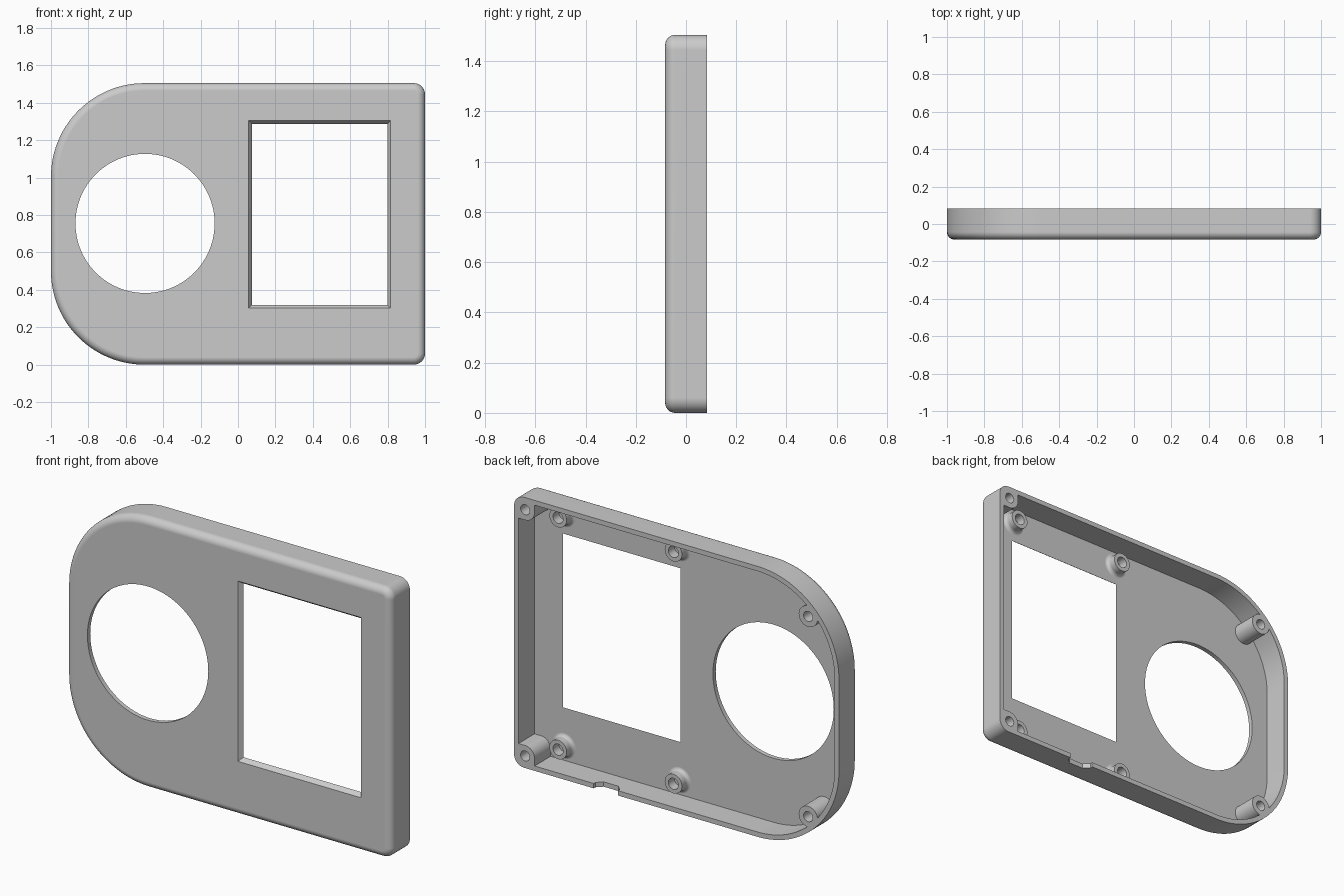
import bpy, bmesh, math
from mathutils import Matrix, Vector

if "Cube" in bpy.data.objects:
    bpy.data.objects.remove(bpy.data.objects["Cube"])

H, Y = 1.505, 0.083           # height, half depth
WALL, FILLET = 0.027, 0.04
YP = -Y + 0.025               # inner face of the front plate
MID = H / 2

grey = bpy.data.materials.new("plain grey")
grey.diffuse_color = (0.6, 0.6, 0.6, 1)
grey.use_nodes = True
grey.node_tree.nodes["Principled BSDF"].inputs["Base Color"].default_value = grey.diffuse_color


def finish(bm, name):
    bmesh.ops.recalc_face_normals(bm, faces=bm.faces)
    me = bpy.data.meshes.new(name)
    bm.to_mesh(me)
    bm.free()
    me.materials.append(grey)
    ob = bpy.data.objects.new(name, me)
    bpy.context.collection.objects.link(ob)
    return ob


def loft(name, loops):
    """Skin a list of equal-length loops and cap both ends."""
    bm = bmesh.new()
    rings = [[bm.verts.new(p) for p in loop] for loop in loops]
    for a, b in zip(rings, rings[1:]):
        for i in range(len(a)):
            j = (i + 1) % len(a)
            bm.faces.new((a[i], a[j], b[j], b[i]))
    bm.faces.new(rings[0])
    bm.faces.new(rings[-1])
    return finish(bm, name)


def outline(inset, y):
    """Case outline: large round corners left, small ones right."""
    pts = []
    for cx, cz, r, start, n in ((0.94, H - 0.06, 0.06, 0, 10), (-0.5, H - 0.5, 0.5, 90, 28),
                                (-0.5, 0.5, 0.5, 180, 28), (0.94, 0.06, 0.06, 270, 10)):
        for i in range(n + 1):
            a = math.radians(start + 90 * i / n)
            pts.append((cx + (r - inset) * math.cos(a), y, cz + (r - inset) * math.sin(a)))
    return pts


def circle(x, z, r, y, n=40):
    return [(x + r * math.cos(math.tau * i / n), y, z + r * math.sin(math.tau * i / n)) for i in range(n)]


def lathe(name, x, z, profile, n=40):
    return loft(name, [circle(x, z, r, y, n) for r, y in profile])


def rect(x0, x1, z0, z1, y, grow=0):
    return [(x0 - grow, y, z0 - grow), (x1 + grow, y, z0 - grow),
            (x1 + grow, y, z1 + grow), (x0 - grow, y, z1 + grow)]


def combine(target, tool, op):
    mod = target.modifiers.new(op, 'BOOLEAN')
    mod.operation, mod.solver, mod.object = op, 'EXACT', tool
    bpy.context.view_layer.objects.active = target
    bpy.ops.object.modifier_apply(modifier=mod.name)
    bpy.data.objects.remove(tool)


# Open-backed case with rounded front edge
loops = [outline(WALL, YP), outline(WALL, Y), outline(0, Y)]
for i in range(9):
    a = math.radians(90 * i / 8)
    loops.append(outline(FILLET * (1 - math.cos(a)), -Y + FILLET * (1 - math.sin(a))))
case = loft("case", loops)

# Screw bosses: two in the right corners, two on the round side
boss_spots = [(x, MID + s * dz) for x, dz in ((0.932, 0.685), (-0.81, 0.557)) for s in (1, -1)]
for x, z in boss_spots:
    combine(case, lathe("boss", x, z, [(0.058, YP - 0.005), (0.058, Y)]), 'UNION')
    if x > 0:
        # Webs tie the corner boss into both walls
        s = 1 if z > MID else -1
        zi, zo = z - s * 0.058, MID + s * (MID - 0.025)
        for x0, x1, za, zb in ((x, 0.975, zi, zo), (x - 0.058, 0.975, z, zo)):
            lo, hi = min(za, zb), max(za, zb)
            combine(case, loft("web", [rect(x0, x1, lo, hi, YP - 0.005), rect(x0, x1, lo, hi, Y)]), 'UNION')

# Standoffs with flared feet around the window
stand_spots = [(0.435 + sx * 0.355, MID + sz * 0.645) for sx in (1, -1) for sz in (1, -1)]
for x, z in stand_spots:
    profile = [(0.073, YP - 0.005), (0.073, YP)]
    for i in range(1, 7):
        a = math.radians(90 * i / 6)
        profile.append((0.073 - 0.02 * math.sin(a), YP + 0.02 * (1 - math.cos(a))))
    profile.append((0.053, YP + 0.055))
    combine(case, lathe("standoff", x, z, profile), 'UNION')

# Blind screw holes
for x, z in boss_spots:
    combine(case, lathe("drill", x, z, [(0.028, YP + 0.01), (0.028, Y + 0.05)], 28), 'DIFFERENCE')
for x, z in stand_spots:
    combine(case, lathe("drill", x, z, [(0.031, YP + 0.002), (0.031, Y + 0.05)], 28), 'DIFFERENCE')

# Round opening
combine(case, lathe("round_cutter", -0.497, 0.755, [(0.372, -0.2), (0.372, 0.2)], 96), 'DIFFERENCE')

# Window with sloped reveal
win = (0.075, 0.798, 0.32, 1.287)
slope = 0.018 / (YP + Y)
combine(case, loft("window_cutter", [rect(*win, -Y - 0.02, 0.018 + 0.02 * slope), rect(*win, YP),
                                     rect(*win, 0.2)]), 'DIFFERENCE')

# Cable notch in the bottom rim
notch = [(0.36, Y + 0.05), (0.36, Y - 0.015)]
notch += [(0.39, Y - 0.045), (0.48, Y - 0.045), (0.51, Y - 0.015), (0.51, Y + 0.05)]
combine(case, loft("notch_cutter", [[(x, y, z) for x, y in notch] for z in (-0.05, 0.05)]), 'DIFFERENCE')

# Smooth rounds, crisp edges
bpy.ops.object.select_all(action='DESELECT')
case.select_set(True)
bpy.context.view_layer.objects.active = case
bpy.ops.object.shade_smooth_by_angle(angle=math.radians(30))
weighted = case.modifiers.new("weighted_normals", 'WEIGHTED_NORMAL')
weighted.keep_sharp = True
